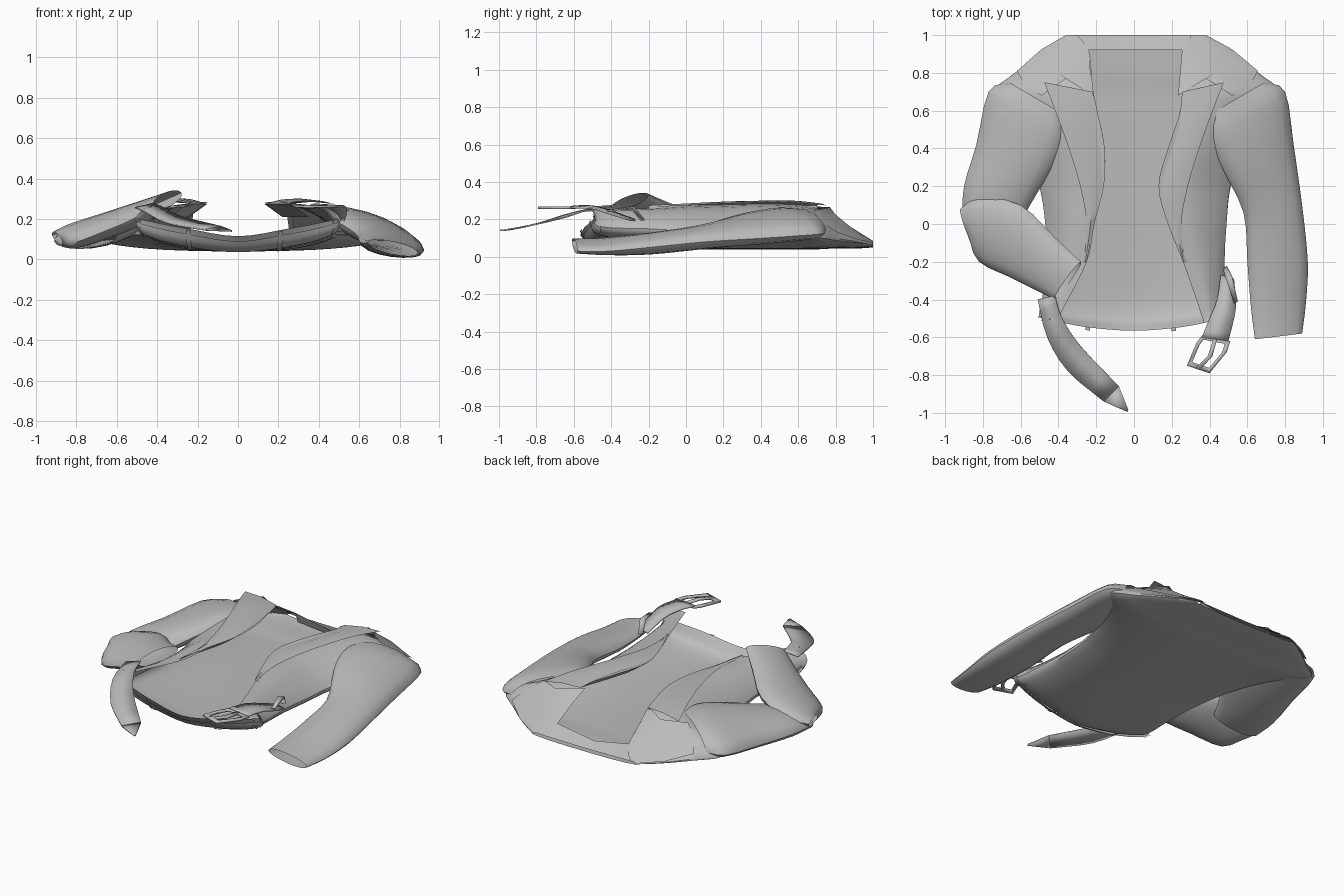
import bpy, bmesh, math
from mathutils import Vector

default_cube = bpy.data.objects.get("Cube")
if default_cube:
    bpy.data.objects.remove(default_cube, do_unlink=True)

GREY = (0.5, 0.5, 0.5, 1.0)
cloth = bpy.data.materials.new("grey cloth")
cloth.use_nodes = True
cloth.diffuse_color = GREY
cloth.node_tree.nodes["Principled BSDF"].inputs["Base Color"].default_value = GREY


def smooth_path(points, steps):
    """Catmull-Rom curve that passes through every point."""
    pts = [Vector(p) for p in points]
    if steps == 1:
        return pts
    ext = [2 * pts[0] - pts[1]] + pts + [2 * pts[-1] - pts[-2]]
    result = []
    for a, b, c, d in zip(ext, ext[1:], ext[2:], ext[3:]):
        for k in range(steps):
            t = k / steps
            result.append(b + 0.5 * t * (c - a + t * (2 * a - 5 * b + 4 * c - d
                                                      + t * (3 * (b - c) + d - a))))
    return result + [pts[-1]]


def smooth_grid(rows, along, across):
    rows = [smooth_path(row, across) for row in rows]
    columns = [smooth_path(column, along) for column in zip(*rows)]
    return [list(row) for row in zip(*columns)]


def sheet(name, rows, facing="up", thickness=0, closed=False, angle=40):
    """Quad sheet over a grid of points; closed joins each row into a ring."""
    bm = bmesh.new()
    grid = [[bm.verts.new(p) for p in row] for row in rows]
    width = len(grid[0])
    for low, high in zip(grid, grid[1:]):
        for j in range(width if closed else width - 1):
            k = (j + 1) % width
            bm.faces.new((low[j], high[j], high[k], low[k]))
    bm.normal_update()
    if facing == "out":
        bmesh.ops.recalc_face_normals(bm, faces=bm.faces)
    elif facing == "up" and sum(f.normal.z for f in bm.faces) < 0:
        bmesh.ops.reverse_faces(bm, faces=bm.faces)
    mesh = bpy.data.meshes.new(name)
    bm.to_mesh(mesh)
    bm.free()
    mesh.materials.append(cloth)
    mesh.polygons.foreach_set("use_smooth", [True] * len(mesh.polygons))
    mesh.set_sharp_from_angle(angle=math.radians(angle))
    obj = bpy.data.objects.new(name, mesh)
    bpy.context.collection.objects.link(obj)
    if thickness:
        obj.modifiers.new("thickness", "SOLIDIFY").thickness = thickness
    return obj


def sleeve(name, stations, sides=16):
    """Flattened tube between pairs of edge points, each with a half thickness."""
    stations = [(Vector(a), Vector(b), t) for a, b, t in stations]
    mids = [(a + b) / 2 for a, b, t in stations]
    rings = []
    for i, (a, b, t) in enumerate(stations):
        along = mids[min(i + 1, len(mids) - 1)] - mids[max(i - 1, 0)]
        normal = (b - a).cross(along).normalized()
        normal *= math.copysign(t, normal.z)
        turns = [math.tau * k / sides for k in range(sides)]
        rings.append([mids[i] + (b - a) / 2 * math.cos(u) + normal * math.sin(u) for u in turns])
    columns = [smooth_path(column, 3) for column in zip(*rings)]
    return sheet(name, list(zip(*columns)), "out", closed=True)


# Torso: open sections from right front edge, round the back, to left front edge
# y, right edge, right side, left edge, left side, edge z, side z, back z, hem curve
TORSO = [
    (-.565, -.40, -.50, .37, .50, .255, .21, .115, .3),
    (-.475, -.38, -.49, .35, .49, .255, .16, .045, .12),
    (-.2, -.25, -.47, .26, .48, .26, .15, .04, 0),
    (0, -.21, -.47, .18, .49, .275, .14, .04, 0),
    (.2, -.16, -.50, .13, .51, .28, .14, .04, 0),
    (.4, -.155, -.56, .18, .58, .285, .14, .04, 0),
    (.58, -.19, -.65, .24, .68, .28, .13, .04, 0),
    (.7, -.215, -.74, .26, .77, .26, .12, .04, 0),
    (.8, -.225, -.63, .27, .66, .2, .1, .045, 0),
    (.92, -.24, -.48, .28, .51, .13, .08, .045, 0),
    (1, -.3, -.35, .3, .38, .085, .065, .05, 0),
]


def torso_section(y, edge_r, side_r, edge_l, side_l, ze, zs, zb, curve):
    def half(edge, side):
        rise = zs - zb
        front = .35 * zs + .65 * ze + .02 * (y < .9)
        return [(side * .5, zb + rise * (.1 + curve)), (side * .85, zb + rise * (.45 + curve)),
                (side, zs), ((side + edge) / 2, front), (edge, ze)]
    flat = half(edge_r, side_r)[::-1] + [(0, zb)] + half(edge_l, side_l)
    return [(x, y + curve * x * x, z) for x, z in flat]


torso = smooth_grid([torso_section(*row) for row in TORSO], 4, 4)
sheet("torso", torso, "keep")


# Waist belt and its loops follow the hem, slightly outside it
def outside(rows, grow):
    return [[(p.x * (1 + grow / 3), p.y - grow / 6, .2 + (p.z - .2) * (1 + grow)) for p in row]
            for row in rows]


sheet("waist_belt", outside([row[6:-6] for row in torso[1:5]], .06), "keep")
for number, column in enumerate((10, 16, 23, 29)):
    strip = [[row[column], row[column].lerp(row[column + 1], .4)] for row in torso[:6]]
    sheet(f"belt_loop_{number + 1}", outside(strip, .09), "keep")

# Lapels: outer line, fold edge, and a facing turned under
# y, outer distance, right edge, left edge, height
LAPEL = [(-.2, .265, .25, .26, .27), (0, .25, .21, .18, .28), (.2, .285, .16, .13, .29),
         (.4, .345, .155, .18, .295), (.58, .41, .19, .24, .295), (.7, .475, .22, .255, .28)]
for name, sign in (("right", -1), ("left", 1)):
    rows = []
    for i, (y, outer, right, left, top) in enumerate(LAPEL):
        edge = right if sign < 0 else left
        tip = .05 if i == len(LAPEL) - 1 else 0
        rows.append([(sign * outer, y + tip, top - .005), (sign * (outer + edge) / 2, y + tip / 2, top + .005),
                     (sign * edge, y, .275), (sign * (edge + .09), y, .21)])
    sheet(name + "_lapel", smooth_grid(rows, 3, 1))

    # Collar wing over the shoulder, with a notched end
    wing = [
        [(.22, .68, .27), (.36, .77, .265), (.49, .68, .245)],
        [(.23, .8, .21), (.40, .80, .225), (.57, .72, .19)],
        [(.24, .92, .135), (.43, .88, .16), (.62, .81, .13)],
        [(.27, .96, .11), (.4, .94, .115), (.49, .925, .09)],
        [(.3, 1, .085), (.33, 1, .085), (.36, 1, .075)],
    ]
    stretch = sign * (1.06 if sign > 0 else 1)
    sheet(name + "_collar", [[(x * stretch, y, z) for x, y, z in row] for row in wing])

# Band behind the neck
sheet("neck_band", [
    [(-.35, 1, .075), (0, 1, .07), (.38, 1, .075)],
    [(-.24, .92, .135), (0, .92, .09), (.28, .92, .135)],
    [(-.24, .94, .07), (0, .94, .05), (.28, .94, .07)],
])

# Sleeves: the left lies straight, the right folds at the elbow
sleeve("left_sleeve", [
    ((.40, .58, .23), (.69, .75, .13), .06),
    ((.41, .45, .235), (.8, .70, .12), .065),
    ((.47, .29, .2), (.845, .42, .1), .07),
    ((.58, .06, .13), (.89, .1, .08), .06),
    ((.60, -.2, .09), (.92, -.2, .05), .055),
    ((.62, -.45, .08), (.91, -.42, .03), .04),
    ((.64, -.61, .085), (.89, -.58, .03), .03),
])
sleeve("right_upper_sleeve", [
    ((-.37, .58, .23), (-.66, .75, .13), .06),
    ((-.375, .45, .235), (-.77, .70, .12), .065),
    ((-.44, .29, .2), (-.835, .42, .1), .07),
    ((-.55, .1, .14), (-.9, .2, .1), .065),
    ((-.6, 0, .12), (-.91, .02, .09), .05),
])
sleeve("right_forearm_sleeve", [
    ((-.92, .08, .12), (-.87, -.07, .09), .03),
    ((-.82, .14, .15), (-.82, -.2, .08), .055),
    ((-.6, .1, .21), (-.66, -.28, .14), .06),
    ((-.42, -.07, .27), (-.52, -.35, .2), .055),
    ((-.28, -.2, .33), (-.42, -.4, .265), .035),
])

# Loose belt end on the right
tail = [
    [(-.51, -.4, .26), (-.42, -.38, .28)],
    [(-.46, -.6, .24), (-.38, -.5, .265)],
    [(-.35, -.78, .185), (-.28, -.65, .215)],
    [(-.16, -.94, .15), (-.08, -.86, .165)],
]
sheet("belt_tail", smooth_grid(tail, 3, 1), thickness=.008)
sheet("belt_tip", [tail[-1], [(-.035, -.995, .145), (-.03, -.985, .145)]], thickness=.008)

# Buckle strap, keeper and buckle on the left
strap = [
    [(.46, -.27, .2), (.53, -.29, .2)],
    [(.44, -.4, .25), (.54, -.42, .24)],
    [(.40, -.5, .275), (.53, -.5, .265)],
    [(.36, -.6, .275), (.5, -.62, .27)],
]
sheet("buckle_strap", smooth_grid(strap, 3, 1), thickness=.01)
keeper = [
    [(.47, -.24, .2), (.49, -.22, .2)],
    [(.49, -.3, .27), (.52, -.28, .27)],
    [(.53, -.42, .25), (.55, -.41, .25)],
]
sheet("strap_keeper", keeper, thickness=.008)
frame = [Vector((x, y, .268)) for x, y in
         ((.28, -.75), (.33, -.63), (.36, -.59), (.51, -.62), (.49, -.68), (.40, -.79))]
middle = sum(frame, Vector()) / len(frame)
sheet("buckle_frame", [frame, [p.lerp(middle, .25) for p in frame]],
      thickness=.012, closed=True)
sheet("buckle_bar", [[(.42, -.61, .27), (.44, -.61, .27)], [(.39, -.7, .27), (.415, -.7, .27)],
                     [(.33, -.76, .27), (.35, -.77, .27)]], thickness=.012)
